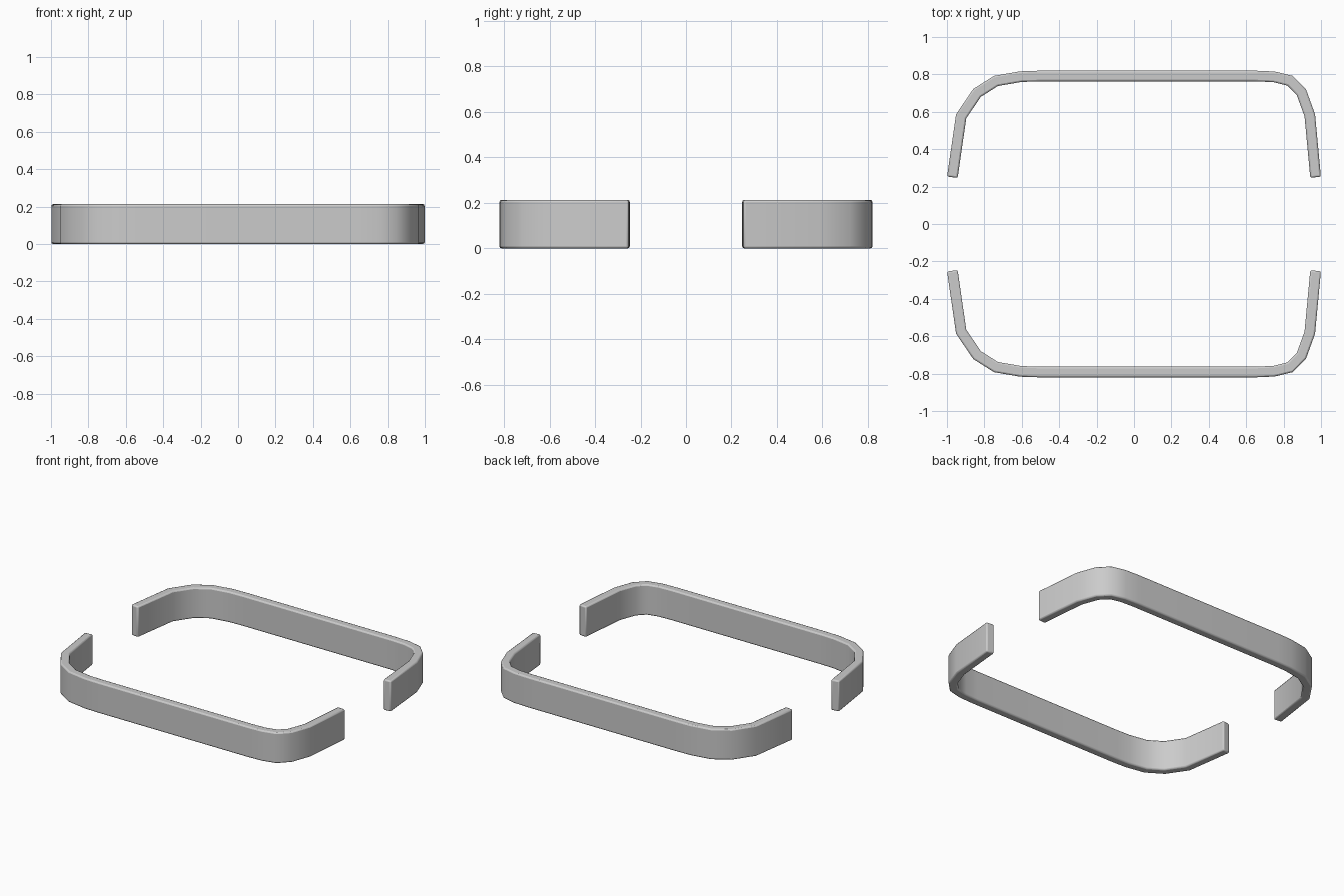
import bpy, bmesh
from mathutils import Vector

if "Cube" in bpy.data.objects:
    bpy.data.objects.remove(bpy.data.objects["Cube"])

WIDTH, HEIGHT = 0.057, 0.213

# Centre line of the rear rail, seen from above
PATH = [(-0.971, 0.250), (-0.924, 0.576), (-0.839, 0.701), (-0.738, 0.765),
        (-0.605, 0.788), (-0.500, 0.7915), (0.645, 0.7915), (0.748, 0.787),
        (0.835, 0.766), (0.895, 0.705), (0.940, 0.581), (0.971, 0.250)]


def miter(points, i):
    """Sideways vector at point i that keeps the band width constant."""
    dirs = [(b - a).normalized() for a, b in zip(points, points[1:])]
    d0, d1 = dirs[max(i - 1, 0)], dirs[min(i, len(dirs) - 1)]
    n0 = Vector((-d0.y, d0.x))
    n = (n0 + Vector((-d1.y, d1.x))).normalized()
    return n / n.dot(n0) * WIDTH / 2


def rail(name, side):
    points = [Vector(p) for p in PATH]
    bm = bmesh.new()
    rings = []
    for i, p in enumerate(points):
        off = miter(points, i)
        a, b = p + off, p - off
        rings.append([bm.verts.new((q.x, q.y * side, z))
                      for q, z in ((a, 0), (b, 0), (b, HEIGHT), (a, HEIGHT))])
    # Sides of the band
    for r, s in zip(rings, rings[1:]):
        for k in range(4):
            bm.faces.new((r[k], r[(k + 1) % 4], s[(k + 1) % 4], s[k]))
    # End caps
    bm.faces.new(rings[0])
    bm.faces.new(rings[-1])
    bmesh.ops.recalc_face_normals(bm, faces=bm.faces)
    mesh = bpy.data.meshes.new(name)
    bm.to_mesh(mesh)
    bm.free()
    obj = bpy.data.objects.new(name, mesh)
    bpy.context.collection.objects.link(obj)
    # Small rounding on the sharp edges only
    bevel = obj.modifiers.new("edge_rounding", 'BEVEL')
    bevel.width = 0.009
    bevel.segments = 2
    bevel.limit_method = 'ANGLE'
    bevel.angle_limit = 0.9
    bpy.ops.object.select_all(action='DESELECT')
    bpy.context.view_layer.objects.active = obj
    obj.select_set(True)
    bpy.ops.object.shade_smooth_by_angle(angle=0.6)
    return obj


# Two mirrored rails with gaps at the left and right
rail("rear_rail", 1)
rail("front_rail", -1)
